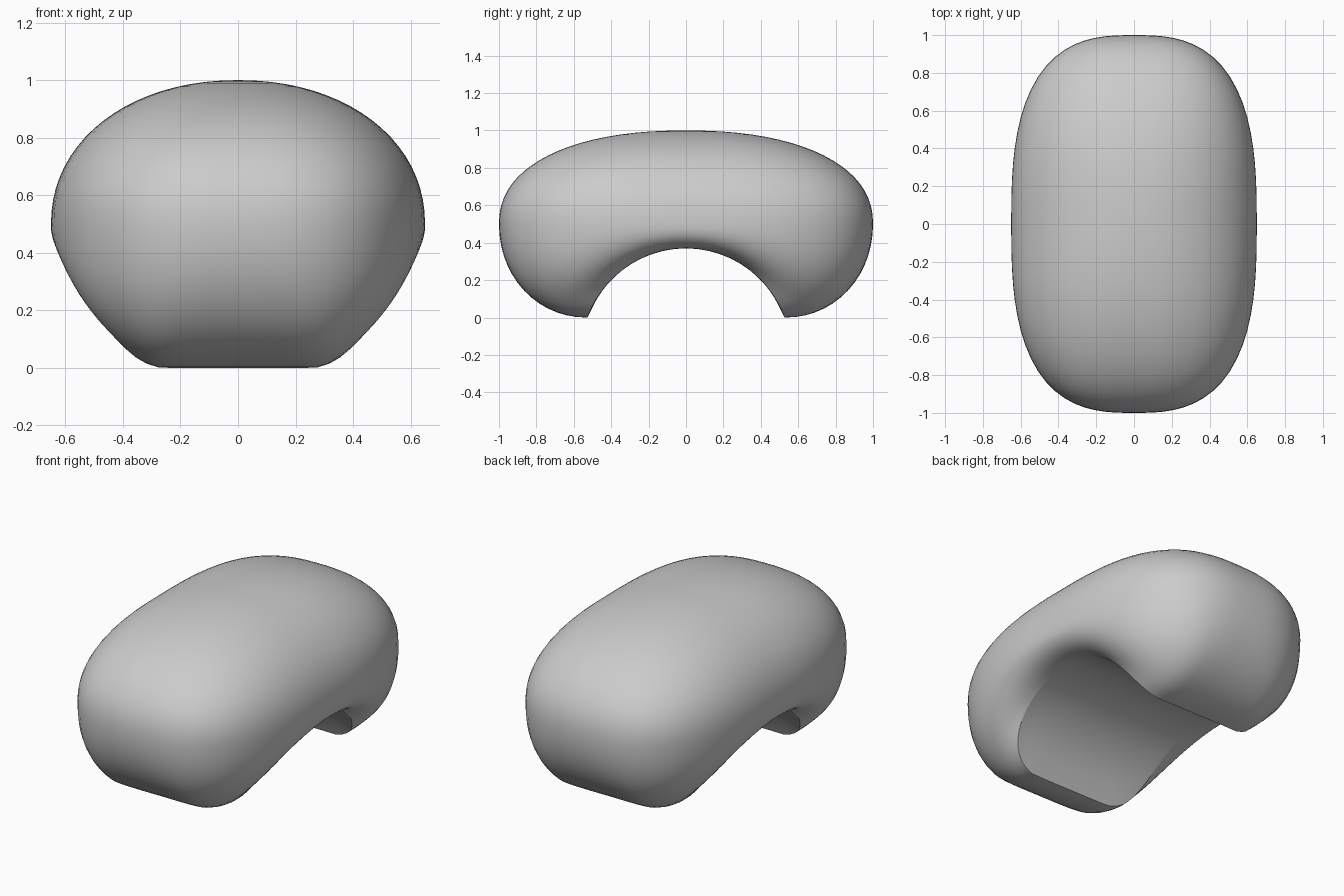
import bpy, bmesh, math

if "Cube" in bpy.data.objects:
    bpy.data.objects.remove(bpy.data.objects["Cube"])

SEG, UPPER, LOWER, ARCH = 80, 20, 14, 10


def outline(u, a, b, n):
    """Point on a superellipse of half sizes a, b in direction u."""
    c, s = math.cos(u), math.sin(u)
    r = (abs(c) ** n + abs(s) ** n) ** (-1 / n)
    return a * c * r, b * s * r


def arch_height(y):
    """Round arch running along x that hollows the underside."""
    return max(0.0, math.sqrt(0.56 ** 2 - y * y) - 0.19)


def rim_outline(u):
    return outline(u + 0.14 * math.sin(4 * u), 0.47, 0.53, 6)


def upper_point(u, t):
    """Dome, from the top centre (t=0) to the widest line (t=1)."""
    m = 2.1 + 0.15 * math.sin(u) ** 2
    ang = t * math.pi / 2
    f = math.sin(ang) ** (2 / m)
    h = max(math.cos(ang), 0) ** (2 / m)
    x, y = outline(u, 0.65, 1.0, 2.3 + 0.5 * f)
    return x * f, y * f, 0.5 + 0.5 * h


def lower_point(u, t):
    """Wall curling under, from the widest line (t=0) to the rim (t=1)."""
    m = 2.05 + 0.5 * math.cos(u) ** 2
    ex, ey = outline(u, 0.65, 1.0, 2.8)
    rx, ry = rim_outline(u)
    k = max(math.cos(t * math.pi / 2), 0) ** (2 / m)
    d = math.sin(t * math.pi / 2) ** (2 / m)
    return rx + (ex - rx) * k, ry + (ey - ry) * k, 0.5 + (arch_height(ry) - 0.5) * d


def arch_point(u, t):
    """Underside arch, from the rim (t=0) to its crown (t=1)."""
    x, y = rim_outline(u)
    return x * (1 - t), y * (1 - t), arch_height(y * (1 - t))


# Bean body: dome, under-curl and arched underside as one closed skin
bm = bmesh.new()
angles = [2 * math.pi * i / SEG for i in range(SEG)]
rings = []
for point, steps in ((upper_point, range(1, UPPER + 1)),
                     (lower_point, range(1, LOWER + 1)),
                     (arch_point, range(1, ARCH))):
    n = max(steps) + (1 if point is arch_point else 0)
    rings += [[bm.verts.new(point(u, j / n)) for u in angles] for j in steps]
top = bm.verts.new((0, 0, 1))
crown = bm.verts.new((0, 0, arch_height(0)))
for i in range(SEG):
    k = (i + 1) % SEG
    bm.faces.new((top, rings[0][i], rings[0][k]))
    for a, b in zip(rings, rings[1:]):
        bm.faces.new((a[i], b[i], b[k], a[k]))
    bm.faces.new((crown, rings[-1][k], rings[-1][i]))
for f in bm.faces:
    f.smooth = True

# Crisp rim where the arch meets the outer wall
rim = rings[UPPER + LOWER - 1]
for i in range(SEG):
    bm.edges.get((rim[i], rim[(i + 1) % SEG])).smooth = False

mesh = bpy.data.meshes.new("bean_body")
bm.to_mesh(mesh)
bm.free()
body = bpy.data.objects.new("bean_body", mesh)
bpy.context.collection.objects.link(body)
